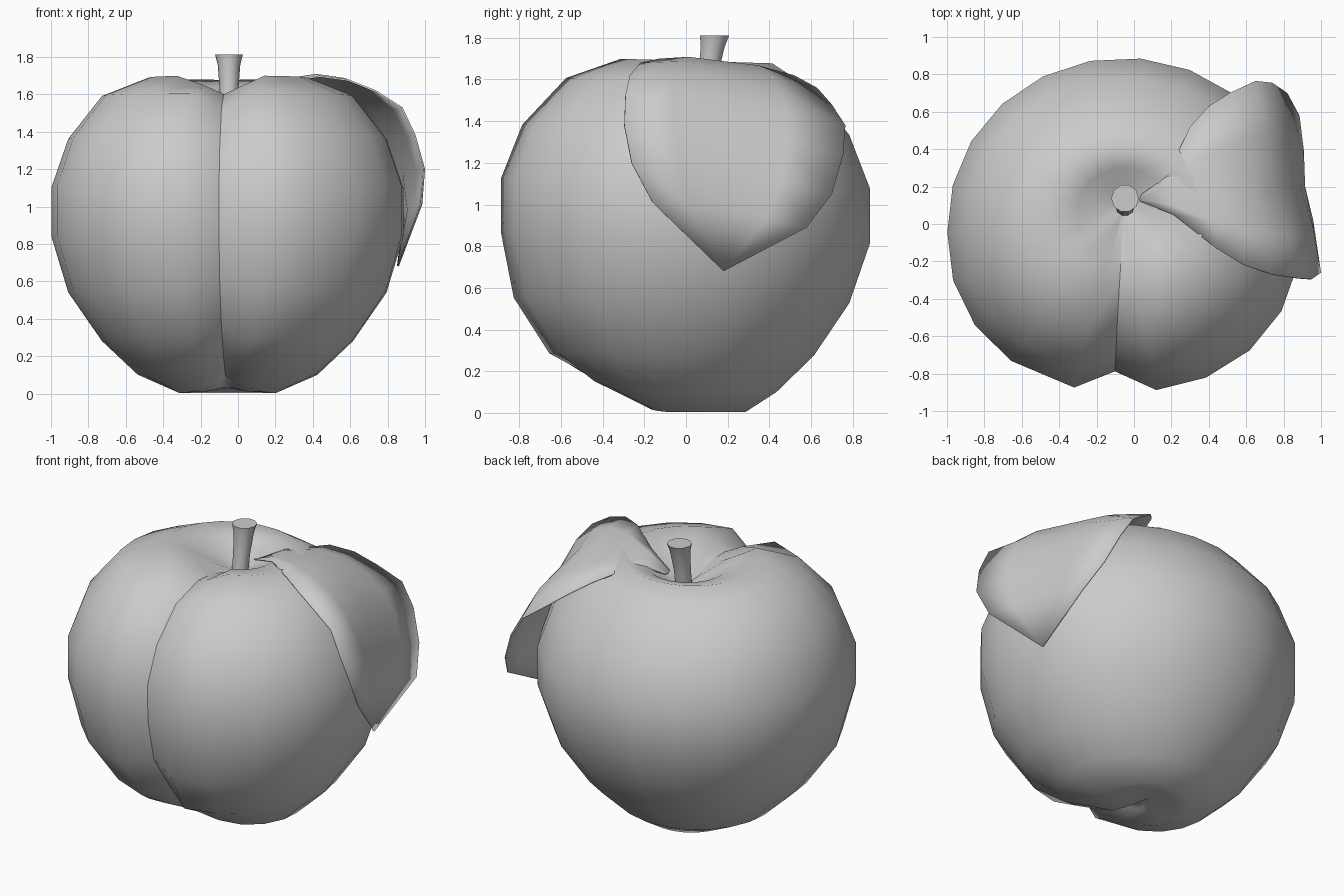
import bpy, math
from mathutils import Vector

if "Cube" in bpy.data.objects:
    bpy.data.objects.remove(bpy.data.objects["Cube"])


def make(name, verts, faces, angle):
    me = bpy.data.meshes.new(name)
    me.from_pydata(verts, [], faces)
    me.update()
    ob = bpy.data.objects.new(name, me)
    bpy.context.collection.objects.link(ob)
    bpy.ops.object.select_all(action='DESELECT')
    ob.select_set(True)
    bpy.context.view_layer.objects.active = ob
    bpy.ops.object.shade_smooth_by_angle(angle=math.radians(angle))
    return ob


def ring_faces(rings, n):
    return [(r * n + i, r * n + (i + 1) % n, (r + 1) * n + (i + 1) % n, (r + 1) * n + i)
            for r in range(rings - 1) for i in range(n)]


# Fruit body: lathed profile (radius, height, depth scale) with a front groove and pits
profile = [(.14, .01, .95), (.26, .0, .95), (.48, .1, .95), (.67, .28, .95), (.85, .54, .95),
           (.94, .84, .945), (.94, 1.1, .945), (.85, 1.36, .925), (.67, 1.59, .86),
           (.42, 1.69, .9), (.25, 1.65, .95), (.05, 1.54, 1)]
N = 22
angles = [0] + [10.5 + 16.4 * k for k in range(20)] + [344]
verts = []
for r, z, depth in profile:
    for i, deg in enumerate(angles):
        a = math.radians(deg)
        rr, zz, dx = r, z, 0
        if i == 0:                       # groove pushed toward the middle
            inward = Vector((r, z - .85)).normalized() * (.11 * min(1, r / .42))
            rr, zz, dx = r - inward.x, z - inward.y, -.05 * r
        elif math.cos(a) > 0:            # fuller front lobes
            rr *= 1 + .045 * abs(math.sin(2 * a))
        w = max(0, math.cos(a)) ** 8
        x = -.055 + rr * math.sin(a) + dx
        y = -rr * math.cos(a) * depth
        if z > 1.4:                      # pit sits behind the middle
            y += .1 * max(0, 1 - r / .67)
            zz -= .03 * y
            if i in (1, N - 1) and .1 < r < .5:
                zz -= .055
        elif z < .2:                     # groove opens into the base
            y += .13 * max(0, 1 - r / .48)
            zz += .07 * w * (i != 0) * min(1, r / .4) + .03 * (i == 0 and r < .4)
            zz += max(0, -y) * .06
        else:
            zz -= .03 * y * min(1, z)
        if z < .6:
            y -= .02
        verts.append((x, y, max(zz, .004)))
faces = ring_faces(len(profile), N)
bottom = len(verts)
verts.append((-.055, .09, .03))
verts.append((-.055, .1, 1.53))
top0 = (len(profile) - 1) * N
for i in range(N):
    j = (i + 1) % N
    faces.append((bottom, j, i))
    faces.append((bottom + 1, top0 + i, top0 + j))
body = make("fruit_body", verts, faces, 180)
for e in body.data.edges:                # only the groove line stays sharp
    p, q = e.vertices
    if p % N == 0 and q % N == 0 and max(p, q) < bottom:
        e.use_edge_sharp = True

# Stem: tapered, leaning, flared at the top
S = 10
stem = [(.05, .085, 1.48), (.05, .105, 1.62), (.06, .128, 1.755), (.074, .137, 1.812)]
verts = [(-.048 + r * math.cos(2 * math.pi * i / S), y + r * math.sin(2 * math.pi * i / S), z)
         for r, y, z in stem for i in range(S)]
faces = ring_faces(len(stem), S)
faces += [tuple(range(S))[::-1], tuple(range(3 * S, 4 * S))]
make("stem", verts, faces, 40)

# Leaf: front edge, midrib and back edge draped over the right side
front = [(.03, .12, 1.61), (.21, .05, 1.67), (.44, -.13, 1.70), (.59, -.22, 1.68), (.74, -.27, 1.62),
         (.88, -.29, 1.53), (.95, -.295, 1.38), (1.0, -.26, 1.2), (.985, -.16, 1.01), (.86, .18, .68)]
rib = [(.03, .14, 1.60), (.19, .15, 1.67), (.38, .16, 1.69), (.53, .17, 1.66), (.65, .18, 1.60),
       (.75, .18, 1.49), (.83, .19, 1.36), (.89, .2, 1.18), (.915, .2, .98), (.86, .18, .68)]
back = [(.04, .16, 1.60), (.17, .25, 1.66), (.3, .52, 1.62), (.4, .63, 1.56), (.51, .70, 1.48),
        (.65, .765, 1.38), (.74, .755, 1.24), (.82, .70, 1.05), (.885, .58, .89), (.86, .18, .68)]
verts, faces = [], []
core = Vector((-.05, .1, .9))
for k, (f, m, b) in enumerate(zip(front, rib, back)):
    f, m, b = Vector(f), Vector(m), Vector(b)
    bulge = .025 * math.sin(math.pi * k / 9)
    row = [f, (f + m) / 2, m, (m + b) / 2, b]
    for q in (1, 3):
        row[q] = row[q] + (row[q] - core).normalized() * bulge
    verts += row
for k in range(9):
    for c in range(4):
        p = k * 5 + c
        faces.append((p, p + 5, p + 6, p + 1) if k < 8 else (p, 45, p + 1))
leaf = make("leaf", verts[:46], faces, 180)
solid = leaf.modifiers.new("thickness", 'SOLIDIFY')
solid.thickness = .01
solid.offset = -1
